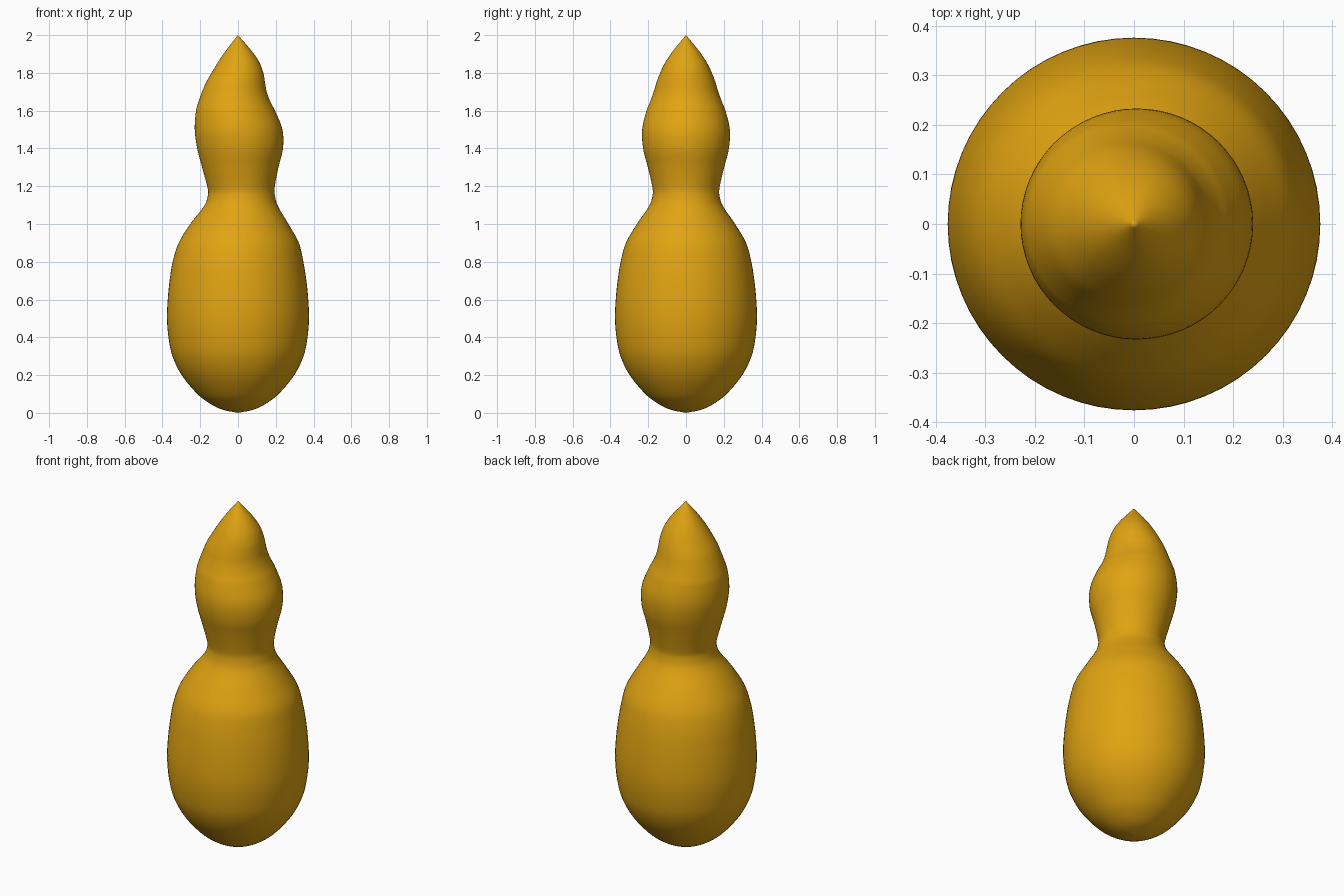
import bpy, bmesh, math

if "Cube" in bpy.data.objects:
    bpy.data.objects.remove(bpy.data.objects["Cube"])

SEGMENTS = 64
STEPS = 5

# Gourd rings: height, radius, sideways lean of the centre
rings = [
    (0.0, 0.0, 0), (0.018, 0.085, 0), (0.05, 0.15, 0), (0.1, 0.215, 0),
    (0.2, 0.298, 0), (0.3, 0.347, 0), (0.4, 0.368, 0), (0.5, 0.376, 0),
    (0.6, 0.372, 0), (0.7, 0.362, 0), (0.8, 0.346, 0), (0.9, 0.318, 0.004),
    (1.0, 0.26, 0.007), (1.1, 0.193, 0.016), (1.16, 0.176, 0.018),
    (1.2, 0.179, 0.016), (1.3, 0.202, 0.012), (1.4, 0.227, 0.011),
    (1.5, 0.232, 0.003), (1.6, 0.209, -0.013), (1.65, 0.189, -0.019),
    (1.7, 0.171, -0.019), (1.75, 0.156, -0.013), (1.8, 0.137, -0.003),
    (1.85, 0.113, 0.003), (1.9, 0.081, 0.004), (1.95, 0.042, 0.002),
    (2.0, 0.0, 0),
]


def smooth_profile(points, steps):
    """Spline through the rings, parametrised by their distance apart."""
    t = [0.0]
    for a, b in zip(points, points[1:]):
        t.append(t[-1] + math.dist(a, b))
    last = len(points) - 1

    def slope(i, k):
        lo, hi = max(i - 1, 0), min(i + 1, last)
        return (points[hi][k] - points[lo][k]) / (t[hi] - t[lo])

    result = []
    for i in range(last):
        h = t[i + 1] - t[i]
        for s in range(steps):
            u = s / steps
            result.append(tuple(
                (2*u**3 - 3*u**2 + 1) * points[i][k]
                + (u**3 - 2*u**2 + u) * h * slope(i, k)
                + (3*u**2 - 2*u**3) * points[i + 1][k]
                + (u**3 - u**2) * h * slope(i + 1, k)
                for k in range(3)))
    return result + [points[-1]]


# Gourd body: stacked circles joined into one skin, closed at both tips
bm = bmesh.new()
profile = smooth_profile(rings, STEPS)
bottom = bm.verts.new((0, 0, 0))
top = bm.verts.new((0, 0, 2))
loops = []
for z, r, lean in profile[1:-1]:
    loops.append([bm.verts.new((lean + r * math.cos(a), r * math.sin(a), z))
                  for a in (2 * math.pi * i / SEGMENTS for i in range(SEGMENTS))])
for i in range(SEGMENTS):
    j = (i + 1) % SEGMENTS
    bm.faces.new((bottom, loops[0][j], loops[0][i]))
    bm.faces.new((top, loops[-1][i], loops[-1][j]))
    for low, high in zip(loops, loops[1:]):
        bm.faces.new((low[i], low[j], high[j], high[i]))
for face in bm.faces:
    face.smooth = True
mesh = bpy.data.meshes.new("gourd")
bm.to_mesh(mesh)
bm.free()

gourd = bpy.data.objects.new("gourd", mesh)
bpy.context.collection.objects.link(gourd)

# Golden skin
skin = bpy.data.materials.new("golden yellow")
skin.diffuse_color = (0.75, 0.37, 0.006, 1)
skin.use_nodes = True
skin.node_tree.nodes["Principled BSDF"].inputs["Base Color"].default_value = skin.diffuse_color
mesh.materials.append(skin)
